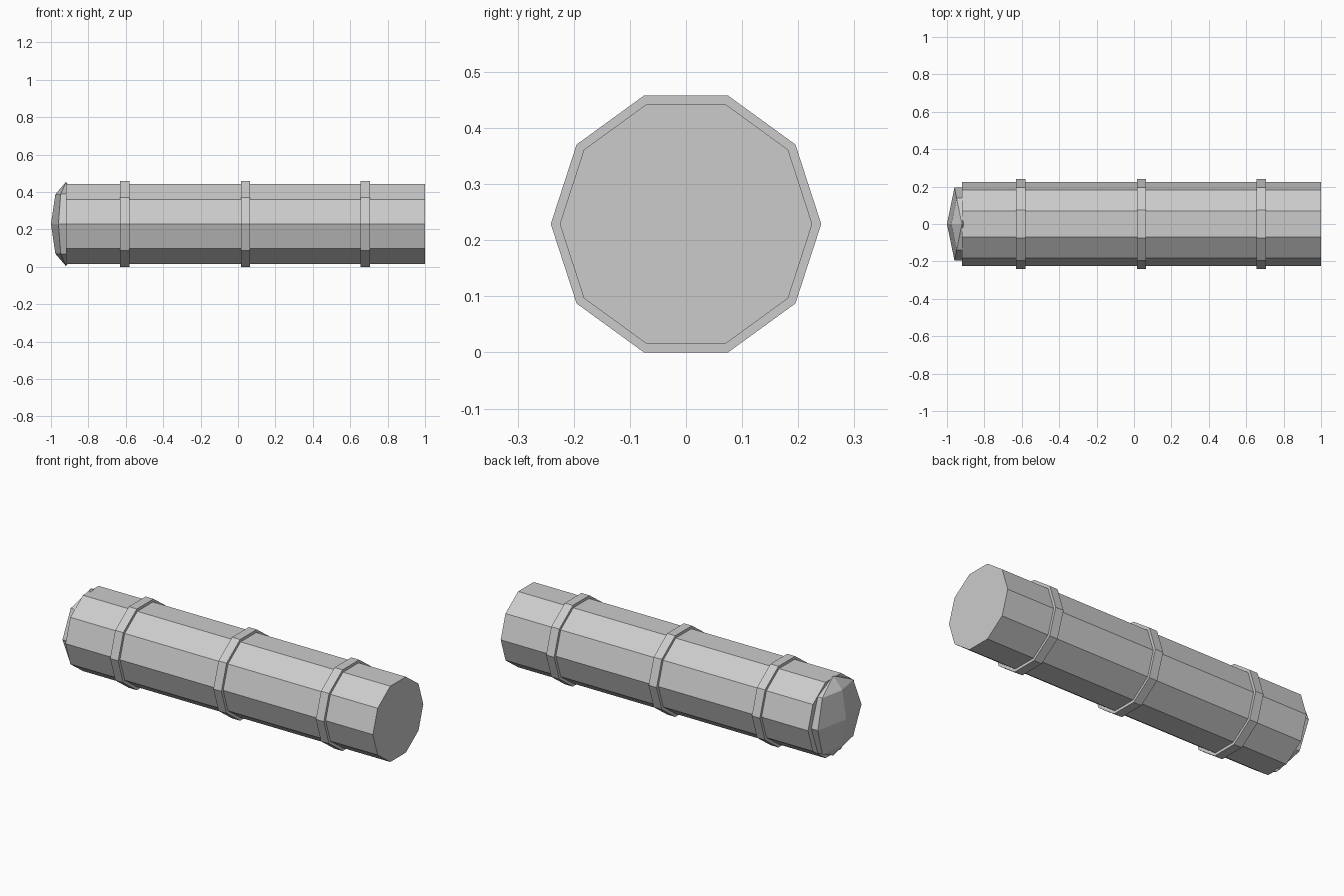
import bpy
from math import radians

cube = bpy.data.objects.get("Cube")
if cube:
    bpy.data.objects.remove(cube, do_unlink=True)

CENTER_Z = 0.229
RADIUS = 0.225

# Single light grey finish
GREY = (0.6, 0.6, 0.6, 1.0)
grey = bpy.data.materials.new("light_grey")
grey.use_nodes = True
grey.diffuse_color = GREY
grey.node_tree.nodes["Principled BSDF"].inputs["Base Color"].default_value = GREY


def finish(name):
    obj = bpy.context.object
    obj.name = name
    obj.data.materials.append(grey)
    bpy.ops.object.shade_flat()
    return obj


def tube(name, x0, x1, radius):
    """Ten-sided closed cylinder along x with flat faces at top and bottom."""
    bpy.ops.mesh.primitive_cylinder_add(
        vertices=10, radius=radius, depth=x1 - x0,
        location=((x0 + x1) / 2, 0, CENTER_Z),
        rotation=(0, radians(90), 0))
    return finish(name)


# Main barrel
tube("barrel", -0.92, 1.0, RADIUS)

# Three raised bands
for label, x in (("left", 0.68), ("middle", 0.04), ("right", -0.605)):
    tube(label + "_band", x - 0.025, x + 0.025, 0.241)

# Flattened six-sided dome closing the right end
bpy.ops.mesh.primitive_uv_sphere_add(
    segments=6, ring_count=4, radius=1, location=(-0.92, 0, CENTER_Z))
dome = finish("end_dome")
dome.scale = (0.08, RADIUS, RADIUS)
# Blender's sphere may start on either axis: keep a vertex pointing along -x
if max(abs(v.co.x) for v in dome.data.vertices) < 0.99:
    for v in dome.data.vertices:
        v.co.x, v.co.y = -v.co.y, v.co.x
